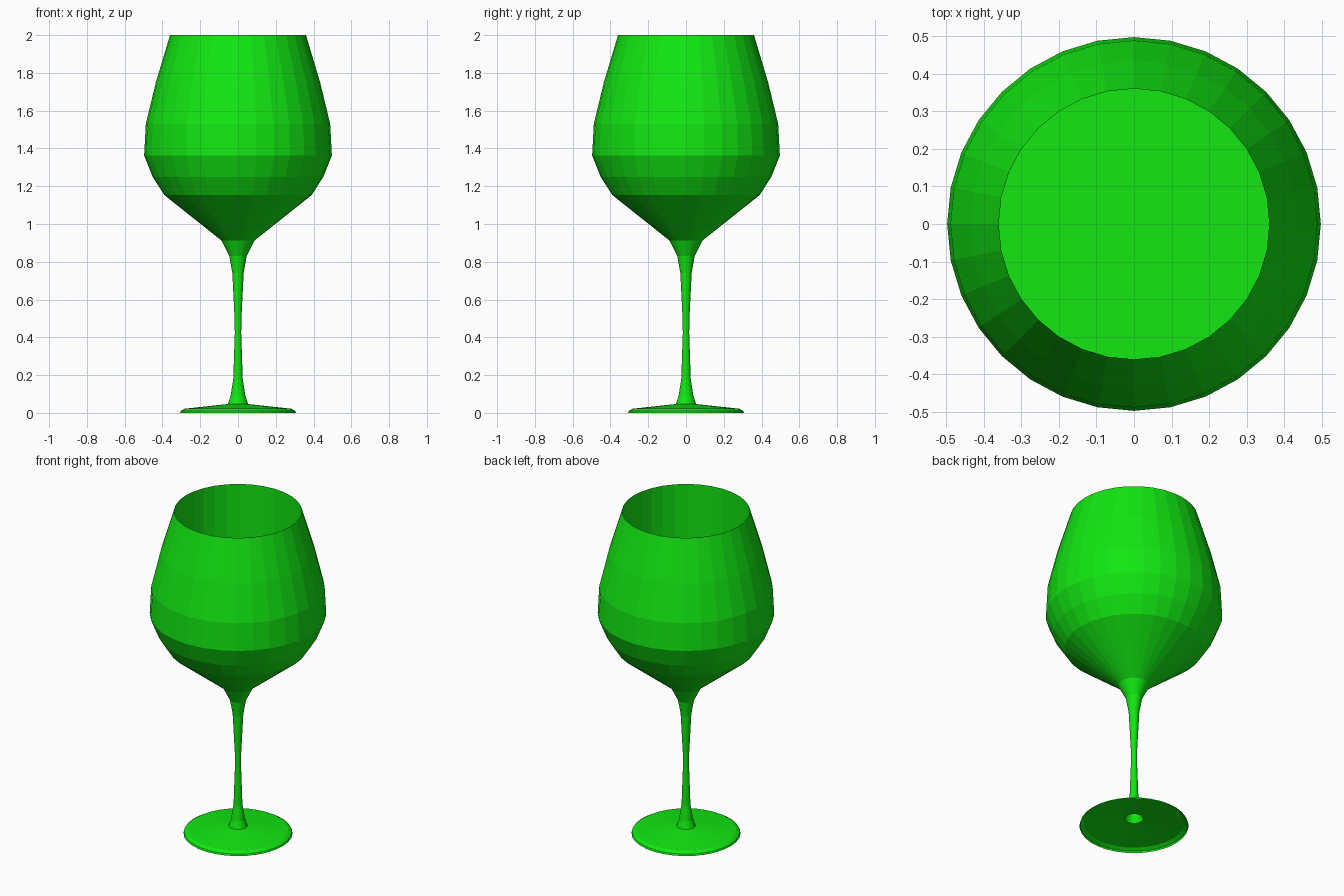
import bpy, bmesh, math

if "Cube" in bpy.data.objects:
    bpy.data.objects.remove(bpy.data.objects["Cube"])

SIDES = 32

green = bpy.data.materials.new("green_glass")
green.diffuse_color = (0.006, 0.8, 0.006, 1)
green.use_nodes = True
green.node_tree.nodes["Principled BSDF"].inputs["Base Color"].default_value = green.diffuse_color


def lathe(name, profile, cap=False):
    """Spin (radius, z) points around z as a flat-shaded single-walled shell."""
    bm = bmesh.new()
    rings = []
    for r, z in profile:
        rings.append([bm.verts.new((r * math.cos(a), r * math.sin(a), z))
                      for a in (2 * math.pi * i / SIDES for i in range(SIDES))])
    for low, high in zip(rings, rings[1:]):
        for i in range(SIDES):
            j = (i + 1) % SIDES
            bm.faces.new((low[i], low[j], high[j], high[i]))
    if cap:
        bm.faces.new(rings[-1])
    mesh = bpy.data.meshes.new(name)
    bm.to_mesh(mesh)
    bm.free()
    mesh.materials.append(green)
    obj = bpy.data.objects.new(name, mesh)
    bpy.context.collection.objects.link(obj)
    return obj


# Foot: shallow dish with a rounded lip, open underneath
lathe("foot", [(0.307, 0), (0.303, 0.01), (0.283, 0.022), (0.053, 0.047)])

# Stem: hollow, narrow in the middle, flared at both ends
lathe("stem", [(0.053, 0.047), (0.039, 0.09), (0.025, 0.18), (0.017, 0.42),
               (0.018, 0.5), (0.03, 0.74), (0.046, 0.83), (0.088, 0.913)])

# Bowl: outer wall
lathe("bowl", [(0.088, 0.913), (0.39, 1.153), (0.452, 1.25), (0.497, 1.362),
               (0.488, 1.53), (0.435, 1.75), (0.36, 2.0)])

# Straight inner wall with a flat bottom
lathe("bowl_inside", [(0.36, 2.0), (0.36, 1.2)], cap=True)
